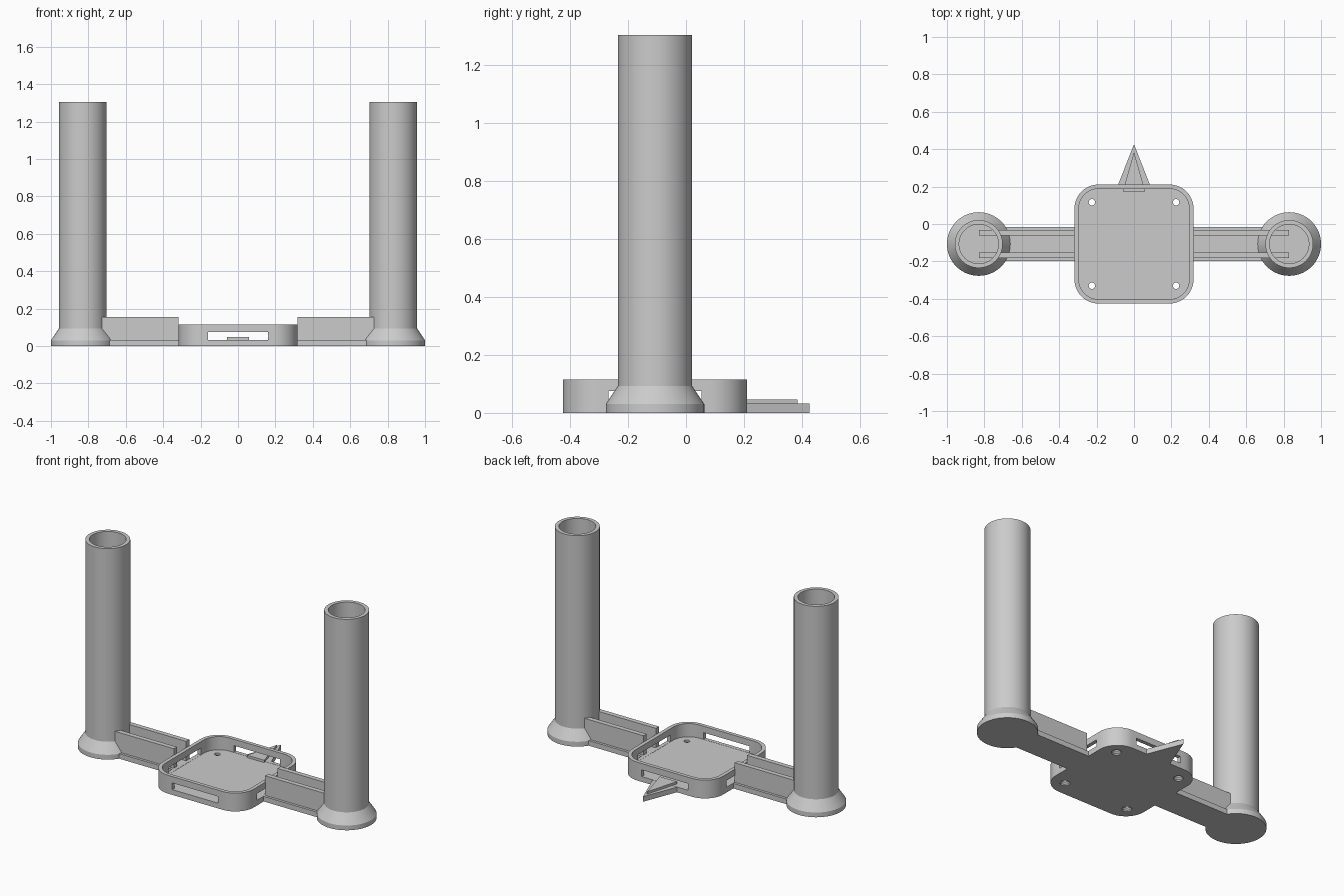
import bpy, bmesh, math
from mathutils import Matrix

if "Cube" in bpy.data.objects:
    bpy.data.objects.remove(bpy.data.objects["Cube"], do_unlink=True)

MID_Y = -0.107   # centre line of tray, arms and posts
FLOOR = 0.032    # thickness of all base plates
POST_X = 0.83

grey = bpy.data.materials.new("plain grey")
grey.use_nodes = True
grey.diffuse_color = (0.6, 0.6, 0.6, 1)
grey.node_tree.nodes["Principled BSDF"].inputs["Base Color"].default_value = (0.6, 0.6, 0.6, 1)


def finish(name, bm):
    bmesh.ops.recalc_face_normals(bm, faces=bm.faces[:])
    mesh = bpy.data.meshes.new(name)
    bm.to_mesh(mesh)
    bm.free()
    mesh.materials.append(grey)
    obj = bpy.data.objects.new(name, mesh)
    bpy.context.collection.objects.link(obj)
    return obj


def prism(name, outline, z0, z1):
    bm = bmesh.new()
    face = bm.faces.new([bm.verts.new((x, y, z0)) for x, y in outline])
    top = bmesh.ops.extrude_face_region(bm, geom=[face])["geom"]
    verts = [v for v in top if isinstance(v, bmesh.types.BMVert)]
    bmesh.ops.translate(bm, verts=verts, vec=(0, 0, z1 - z0))
    return finish(name, bm)


def box(name, x0, x1, y0, y1, z0, z1):
    return prism(name, [(x0, y0), (x1, y0), (x1, y1), (x0, y1)], z0, z1)


def rounded_square(half, radius, steps=12):
    points = []
    for quarter, (sx, sy) in enumerate([(1, 1), (-1, 1), (-1, -1), (1, -1)]):
        for i in range(steps + 1):
            a = (quarter + i / steps) * math.pi / 2
            points.append((sx * (half - radius) + radius * math.cos(a),
                           MID_Y + sy * (half - radius) + radius * math.sin(a)))
    return points


def lathe(name, profile, x, y, segments=64):
    bm = bmesh.new()
    verts = [bm.verts.new((r, 0, z)) for r, z in profile]
    edges = [bm.edges.new(pair) for pair in zip(verts, verts[1:])]
    bmesh.ops.spin(bm, geom=verts + edges, axis=(0, 0, 1), cent=(0, 0, 0),
                   angle=math.tau, steps=segments)
    bmesh.ops.remove_doubles(bm, verts=bm.verts[:], dist=1e-5)
    bmesh.ops.transform(bm, matrix=Matrix.Translation((x, y, 0)), verts=bm.verts[:])
    return finish(name, bm)


def smooth(obj):
    bpy.ops.object.select_all(action="DESELECT")
    obj.select_set(True)
    bpy.context.view_layer.objects.active = obj
    bpy.ops.object.shade_smooth_by_angle(angle=math.radians(25))


def cut(obj, cutter):
    mod = obj.modifiers.new(cutter.name, "BOOLEAN")
    mod.operation = "DIFFERENCE"
    mod.solver = "EXACT"
    mod.object = cutter
    bpy.context.view_layer.objects.active = obj
    bpy.ops.object.modifier_apply(modifier=mod.name)
    bpy.data.objects.remove(cutter, do_unlink=True)


# Central tray: hollow, slotted on all four sides, four countersunk holes
tray = prism("tray", rounded_square(0.318, 0.128), 0, 0.115)
cut(tray, prism("tray_cavity", rounded_square(0.295, 0.105), FLOOR, 0.2))
cut(tray, box("long_slot", -0.16, 0.16, MID_Y - 0.5, MID_Y + 0.5, FLOOR + 0.001, 0.075))
cut(tray, box("cross_slot", -0.5, 0.5, MID_Y - 0.16, MID_Y + 0.16, FLOOR + 0.001, 0.075))
for sx in (-1, 1):
    for sy in (-1, 1):
        hole = [(0, -0.01), (0.028, -0.01), (0.028, 0.008), (0.017, 0.018), (0.017, 0.06), (0, 0.06)]
        cut(tray, lathe("screw_hole", hole, sx * 0.225, MID_Y + sy * 0.223, 24))
smooth(tray)

# Pointer at the back: wide triangle with a narrow raised one
prism("pointer_base", [(-0.089, 0.2), (0.089, 0.2), (0, 0.427)], 0, FLOOR)
prism("pointer_ridge", [(-0.06, 0.175), (0.06, 0.175), (0, 0.385)], FLOOR - 0.005, 0.047)

# Arms, ribs and hollow posts on both sides
post_profile = [(0, 0), (0.17, 0), (0.17, 0.03), (0.128, 0.093), (0.128, 1.305),
                (0.105, 1.305), (0.105, FLOOR), (0, FLOOR)]
for side, s in (("left", 1), ("right", -1)):
    box(side + "_arm", *sorted((s * 0.31, s * 0.71)), MID_Y - 0.092, MID_Y + 0.092, 0, FLOOR)
    for place, t in (("front", -1), ("back", 1)):
        y = MID_Y + t * 0.061
        box(f"{side}_{place}_rib", *sorted((s * 0.317, s * POST_X)),
            y - 0.015, y + 0.015, FLOOR - 0.005, 0.155)
    smooth(lathe(side + "_post", post_profile, s * POST_X, MID_Y))
